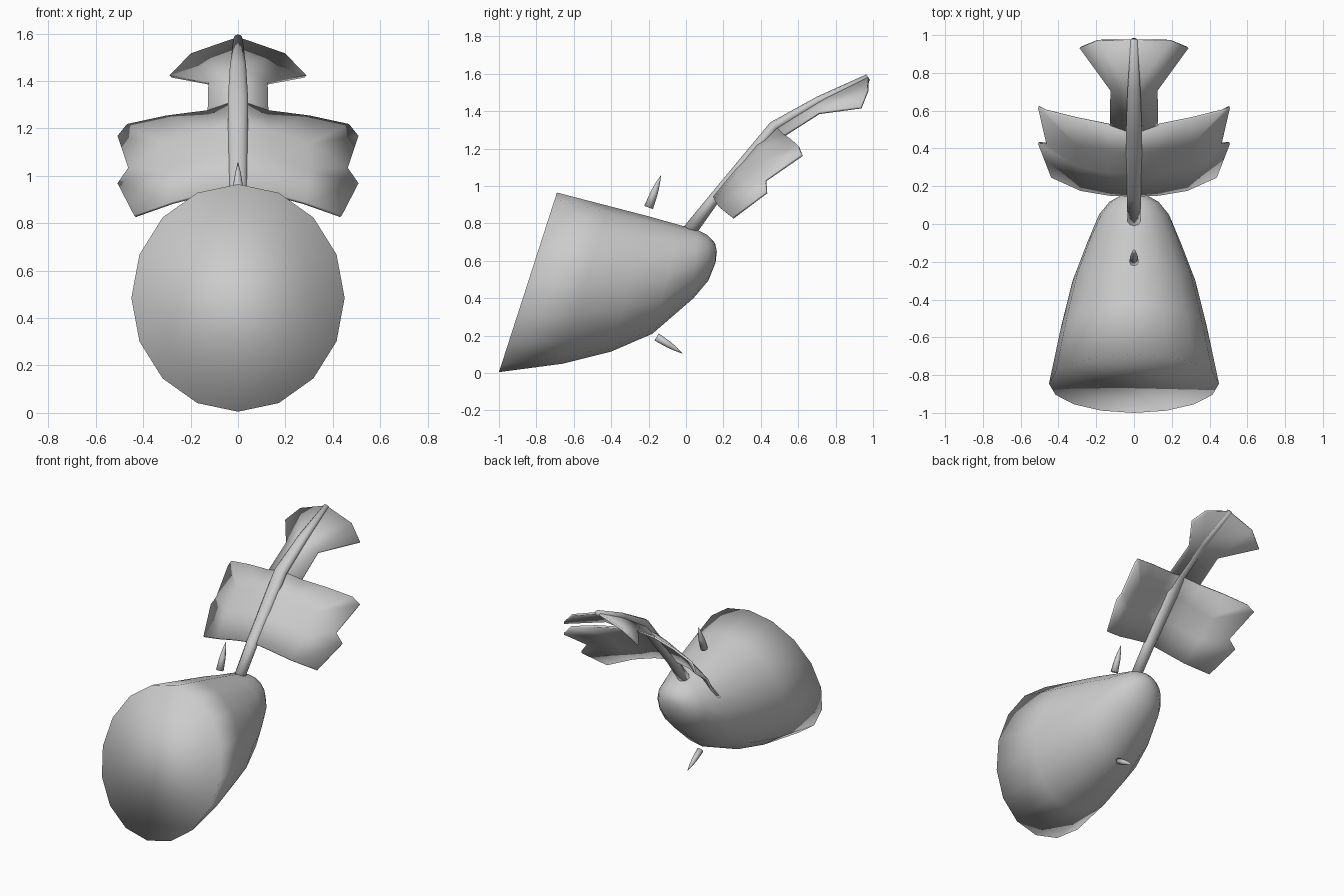
import bpy, bmesh
from math import cos, sin, pi
from mathutils import Vector

if "Cube" in bpy.data.objects:
    bpy.data.objects.remove(bpy.data.objects["Cube"])


def finish(name, bm, smooth=True):
    bmesh.ops.recalc_face_normals(bm, faces=bm.faces)
    me = bpy.data.meshes.new(name)
    bm.to_mesh(me)
    bm.free()
    for p in me.polygons:
        p.use_smooth = smooth
    ob = bpy.data.objects.new(name, me)
    bpy.context.collection.objects.link(ob)
    return ob


def loft(name, rings, sides, tip=None):
    """Each ring: (top y, top z, bottom y, bottom z, half width)."""
    bm = bmesh.new()
    loops = []
    for ty, tz, by, bz, w in rings:
        top, bot = Vector((0, ty, tz)), Vector((0, by, bz))
        mid, half = (top + bot) / 2, (top - bot) / 2
        loops.append([bm.verts.new(mid + half * cos(2 * pi * i / sides)
                                   + Vector((w * sin(2 * pi * i / sides), 0, 0)))
                      for i in range(sides)])
    for a, b in zip(loops, loops[1:]):
        for i in range(sides):
            j = (i + 1) % sides
            bm.faces.new((a[i], a[j], b[j], b[i]))
    bm.faces.new(loops[0])
    if tip:
        t = bm.verts.new((0, *tip))
        for i in range(sides):
            bm.faces.new((loops[-1][i], loops[-1][(i + 1) % sides], t))
    else:
        bm.faces.new(loops[-1])
    return finish(name, bm)


# Body: tilted bullet with a flat front disc
loft("body", [
    (-.69, .965, -1.0, .005, .45),
    (-.42, .895, -.66, .05, .385),
    (-.20, .838, -.40, .115, .325),
    (-.03, .79, -.18, .21, .25),
    (.06, .765, .04, .40, .185),
    (.115, .738, .12, .495, .13),
    (.155, .695, .158, .59, .06),
], 16, (.165, .65))

# Spine: bent tapering rod
loft("spine", [
    (-.01, .785, .055, .745, .036),
    (.13, .955, .175, .915, .04),
    (.45, 1.34, .49, 1.295, .045),
    (.70, 1.478, .715, 1.435, .036),
    (.965, 1.597, .985, 1.565, .018),
], 10)


# Pins: small cones above and below the body
def pin(name, base, tip, r):
    b, t = Vector((0, *base)), Vector((0, *tip))
    d = (t - b).normalized()
    n = Vector((0, -d.z, d.y))
    rings = []
    for f, k in ((0, 1), (.45, .8), (.75, .45)):
        p = b.lerp(t, f)
        u, v = p + n * r * k, p - n * r * k
        rings.append((u.y, u.z, v.y, v.z, r * k))
    loft(name, rings, 8, tip)


pin("upper_pin", (-.20, .885), (-.133, 1.06), .025)
pin("lower_pin", (-.157, .193), (-.015, .103), .022)

# Wings and tail fin: half surface, mirrored and thickened
points = {
    "s0": (0, .15, .945), "a0": (.13, .155, .925), "b0": (.28, .18, .885), "e0": (.435, .25, .83),
    "s1": (0, .27, 1.09), "a1": (.14, .275, 1.07), "b1": (.30, .31, 1.02), "e1": (.505, .43, .965),
    "s2": (0, .38, 1.225), "a2": (.13, .395, 1.19), "b2": (.30, .42, 1.13), "e2": (.46, .425, 1.03),
    "s3": (0, .48, 1.315), "a3": (.125, .525, 1.272), "b3": (.30, .56, 1.25), "e3": (.465, .60, 1.215),
    "w": (.505, .62, 1.165),
    "s4": (0, .71, 1.455), "a4": (.122, .71, 1.39),
    "s5": (0, .975, 1.58), "t1": (.285, .935, 1.42), "t2": (.195, .972, 1.512),
}
panels = {
    "wings": ["s0 a0 a1 s1", "a0 b0 b1 a1", "b0 e0 e1 b1",
              "s1 a1 a2 s2", "a1 b1 b2 a2", "b1 e1 e2 b2",
              "s2 a2 a3 s3", "a2 b2 b3 a3", "b2 e2 w", "b2 w e3 b3"],
    "tail_fin": ["s3 a3 a4 s4", "s4 a4 t2", "a4 t1 t2", "s4 t2 s5"],
}
for name, faces in panels.items():
    bm = bmesh.new()
    verts = {}
    for f in faces:
        for k in f.split():
            if k not in verts:
                verts[k] = bm.verts.new(points[k])
        bm.faces.new([verts[k] for k in f.split()])
    ob = finish(name, bm)
    m = ob.modifiers.new("mirror", 'MIRROR')
    m.use_clip = True
    s = ob.modifiers.new("thickness", 'SOLIDIFY')
    s.thickness = .014
    s.offset = 0
    bpy.ops.object.select_all(action='DESELECT')
    ob.select_set(True)
    bpy.context.view_layer.objects.active = ob
